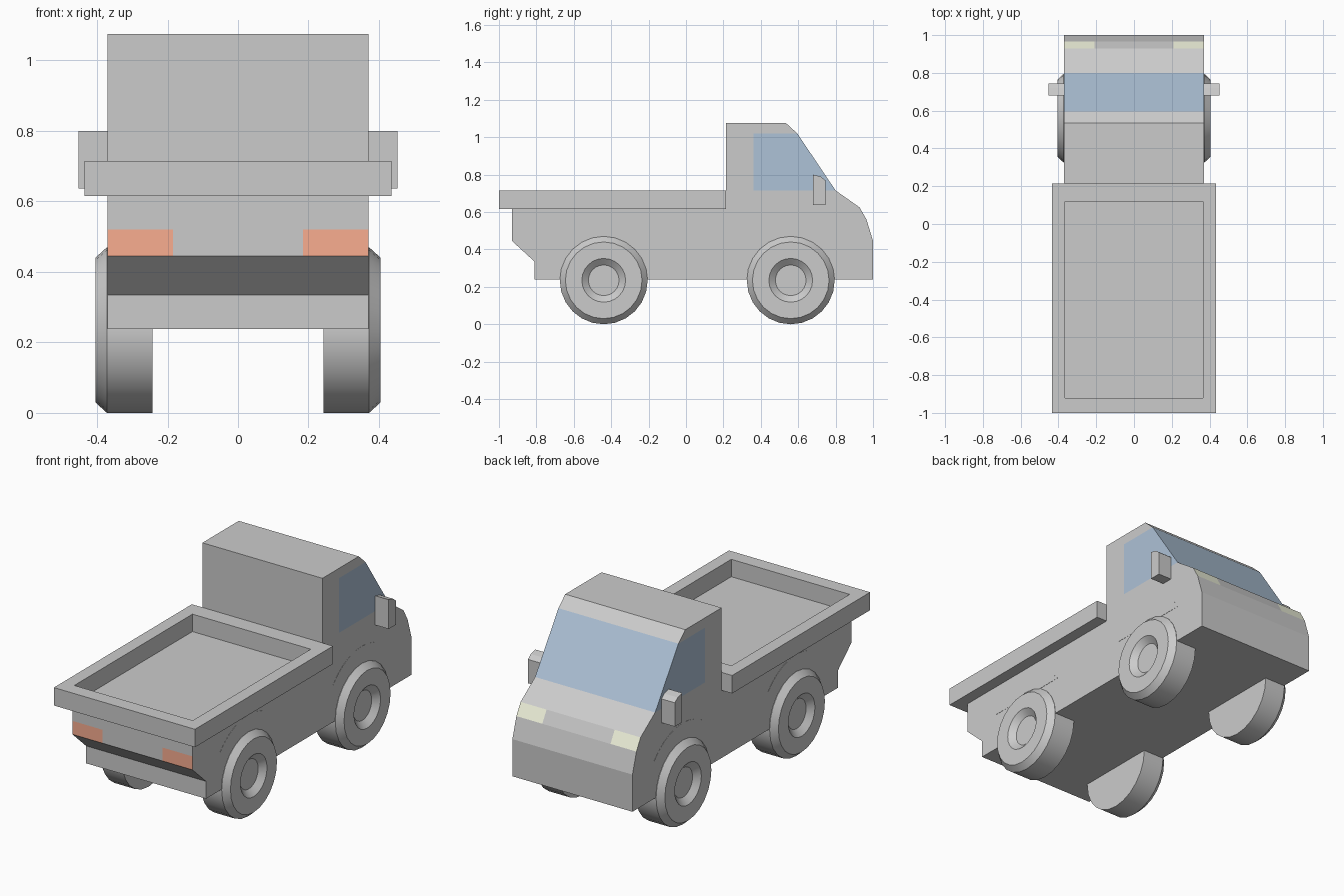
import bpy, bmesh
from math import sin, cos, pi, radians
from mathutils import Vector

if "Cube" in bpy.data.objects:
    bpy.data.objects.remove(bpy.data.objects["Cube"])


def material(name, rgb):
    m = bpy.data.materials.new(name)
    m.diffuse_color = (*rgb, 1)
    m.use_nodes = True
    m.node_tree.nodes["Principled BSDF"].inputs["Base Color"].default_value = m.diffuse_color
    return m


PAINT = material("paint", (0.8, 0.8, 0.8))
TRIM = material("dark_trim", (0.53, 0.53, 0.53))
GLASS = material("glass", (0.42, 0.54, 0.68))
HEAD = material("headlight", (0.88, 0.9, 0.72))
TAIL = material("taillight", (0.95, 0.42, 0.28))


def finish(bm, name, mats):
    bmesh.ops.recalc_face_normals(bm, faces=bm.faces[:])
    me = bpy.data.meshes.new(name)
    bm.to_mesh(me)
    bm.free()
    for m in mats:
        me.materials.append(m)
    ob = bpy.data.objects.new(name, me)
    bpy.context.collection.objects.link(ob)
    return ob


def prism(profile, x0, x1):
    """Side profile of (y, z) points extruded from x0 to x1."""
    bm = bmesh.new()
    face = bm.faces.new([bm.verts.new((x0, y, z)) for y, z in profile])
    r = bmesh.ops.extrude_face_region(bm, geom=[face])
    verts = [v for v in r["geom"] if isinstance(v, bmesh.types.BMVert)]
    bmesh.ops.translate(bm, verts=verts, vec=(x1 - x0, 0, 0))
    bmesh.ops.recalc_face_normals(bm, faces=bm.faces[:])
    return bm


# Cab and chassis: one profile, cut along the panel lines and coloured
W = 0.37
bm = prism([(-0.93, 0.615), (-0.93, 0.445), (-0.81, 0.335), (-0.81, 0.238),
            (1.0, 0.238), (1.0, 0.445), (0.965, 0.56), (0.928, 0.625),
            (0.80, 0.715), (0.595, 1.02), (0.535, 1.075), (0.215, 1.075),
            (0.215, 0.615)], -W, W)
cuts = [((0, 0, z), (0, 0, 1)) for z in (0.445, 0.52, 0.715, 1.02)]
cuts += [((0, 0.36, 0), (0, 1, 0))]
cuts += [((x, 0, 0), (1, 0, 0)) for x in (-0.21, -0.185, 0.185, 0.21)]
for co, no in cuts:
    bmesh.ops.bisect_plane(bm, geom=bm.verts[:] + bm.edges[:] + bm.faces[:],
                           dist=1e-5, plane_co=co, plane_no=no)
bmesh.ops.recalc_face_normals(bm, faces=bm.faces[:])
for f in bm.faces:
    c, n = f.calc_center_median(), f.normal
    side, window_row = abs(n.x) > 0.9, 0.715 < c.z < 1.02
    if c.z < 0.445:
        f.material_index = 1
    elif window_row and ((side and c.y > 0.36) or (not side and n.y > 0.1)):
        f.material_index = 2
    elif not side and n.y > 0.1 and 0.56 < c.z < 0.625 and abs(c.x) > 0.21:
        f.material_index = 3
    elif n.y < -0.9 and c.z < 0.52 and abs(c.x) > 0.185:
        f.material_index = 4
finish(bm, "cab_and_chassis", [PAINT, TRIM, GLASS, HEAD, TAIL])

# Cargo bed: box whose top is inset and sunk to form the tray
bm = bmesh.new()
bmesh.ops.create_cube(bm, size=1)
for v in bm.verts:
    v.co = Vector((v.co.x * 0.87, -0.3925 + v.co.y * 1.215, 0.665 + v.co.z * 0.1))
top = max(bm.faces, key=lambda f: f.calc_center_median().z)
for z in (0.715, 0.618):
    bmesh.ops.inset_region(bm, faces=[top], thickness=0.03)
    for v in top.verts:
        v.co = Vector((0.365 if v.co.x > 0 else -0.365,
                       0.12 if v.co.y > -0.39 else -0.92, z))
top.material_index = 1
finish(bm, "cargo_bed", [PAINT, TRIM])


def wheel(name, side, y, segs=24):
    """Lathe a (x, radius) cross-section around the axle."""
    section = [(0.243, 0.235), (0.372, 0.235), (0.405, 0.205),
               (0.405, 0.117), (0.375, 0.082)]
    bm = bmesh.new()
    rings = [[bm.verts.new((side * x, y + r * cos(2 * pi * i / segs),
                            0.235 + r * sin(2 * pi * i / segs)))
              for i in range(segs)] for x, r in section]
    for k, (a, b) in enumerate(zip(rings, rings[1:])):
        for i in range(segs):
            j = (i + 1) % segs
            f = bm.faces.new((a[i], a[j], b[j], b[i]))
            f.material_index = 1 if k == 3 else 0
    bm.faces.new(rings[0])
    bm.faces.new(rings[-1]).material_index = 1
    ob = finish(bm, name, [TRIM, PAINT])
    bpy.ops.object.select_all(action='DESELECT')
    ob.select_set(True)
    bpy.context.view_layer.objects.active = ob
    bpy.ops.object.shade_smooth_by_angle(angle=radians(25))


for side, s in ((-1, "left"), (1, "right")):
    for y, end in ((-0.44, "rear"), (0.56, "front")):
        wheel(f"{end}_{s}_wheel", side, y)
        # Dark wheel-arch panel lying on the body side
        angles = [radians(39 + 102 * i / 10) for i in range(11)]
        arch = [(y + 0.325 * cos(a), 0.24 + 0.325 * sin(a)) for a in angles]
        finish(prism(arch, side * (W - 0.002), side * (W + 0.001)),
               f"{end}_{s}_arch", [TRIM])
    # Door mirror
    finish(prism([(0.68, 0.637), (0.745, 0.637), (0.745, 0.77), (0.72, 0.79),
                  (0.68, 0.80)], side * (W - 0.005), side * 0.453),
           f"{s}_mirror", [PAINT])
